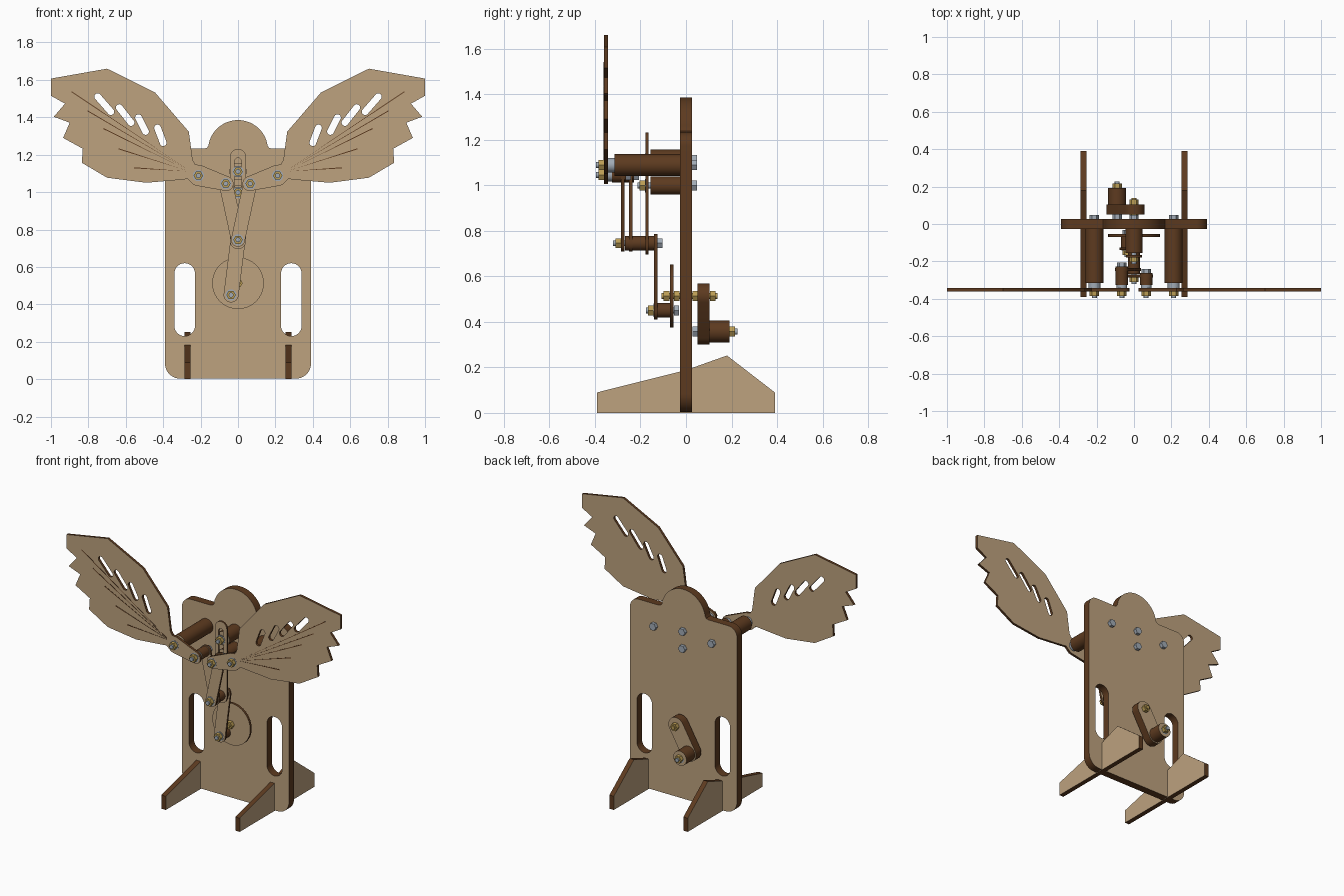
import bpy, bmesh
from math import cos, sin, pi, atan2, radians

cube = bpy.data.objects.get("Cube")
if cube:
    bpy.data.objects.remove(cube)


def material(name, rgb):
    m = bpy.data.materials.new(name)
    m.use_nodes = True
    m.diffuse_color = (*rgb, 1)
    bsdf = next(n for n in m.node_tree.nodes if n.type == 'BSDF_PRINCIPLED')
    bsdf.inputs["Base Color"].default_value = (*rgb, 1)
    return m


WOOD = material("light wood", (0.51, 0.36, 0.21))
BURNT = material("burnt wood edge", (0.11, 0.043, 0.014))
STEEL = material("steel", (0.36, 0.41, 0.47))
BRASS = material("brass", (0.50, 0.34, 0.09))


# Profile helpers, all in a flat (u, v) plane
def arc(cu, cv, r, a0, a1, n=10):
    steps = [radians(a0 + (a1 - a0) * i / n) for i in range(n + 1)]
    return [(cu + r * cos(a), cv + r * sin(a)) for a in steps]


def circle(cu, cv, r, n=48):
    return arc(cu, cv, r, 0, 360, n)[:-1]


def capsule(p, q, r):
    a = atan2(q[1] - p[1], q[0] - p[0]) * 180 / pi
    return arc(*q, r, a - 90, a + 90, 14) + arc(*p, r, a + 90, a + 270, 14)


def mirrored(points):
    return [(-u, v) for u, v in points]


def plate(name, outline, d0, d1, holes=(), axis=1, face=WOOD, edge=BURNT):
    """Extrude an outline with holes from d0 to d1 along the axis."""
    bm = bmesh.new()
    edges = []
    for loop in [outline, *holes]:
        vs = [bm.verts.new((u, d0, v) if axis == 1 else (d0, u, v)) for u, v in loop]
        edges += [bm.edges.new((vs[i - 1], vs[i])) for i in range(len(vs))]
    bmesh.ops.triangle_fill(bm, use_beauty=True, edges=edges)
    out = bmesh.ops.extrude_face_region(bm, geom=bm.faces[:], use_keep_orig=True)
    for v in out["geom"]:
        if isinstance(v, bmesh.types.BMVert):
            v.co[axis] = d1
    bmesh.ops.recalc_face_normals(bm, faces=bm.faces[:])
    for f in bm.faces:
        f.material_index = 0 if abs(f.normal[axis]) > 0.9 else 1
    mesh = bpy.data.meshes.new(name)
    bm.to_mesh(mesh)
    bm.free()
    mesh.materials.append(face)
    mesh.materials.append(edge)
    mesh.shade_smooth()
    mesh.set_sharp_from_angle(angle=radians(32))
    ob = bpy.data.objects.new(name, mesh)
    bpy.context.collection.objects.link(ob)
    return ob


def roller(name, p, y0, y1, r):
    plate(name, circle(*p, r), y0, y1)


def metal(name, p, y0, y1, r, mat, sides=6):
    plate(name, circle(*p, r, sides), y0, y1, face=mat, edge=mat)


def bolt(name, p, head, nut, head_mat=STEEL):
    """Hex head at one end of the shank, brass nut at the other."""
    s = 1 if head > nut else -1
    metal(name + "_shank", p, head, nut - s * 0.034, 0.013, STEEL, 20)
    metal(name + "_head", p, head, head + s * 0.022, 0.025, head_mat)
    metal(name + "_nut", p, nut, nut - s * 0.024, 0.025, BRASS)
    metal(name + "_washer", p, nut, nut + s * 0.005, 0.03, STEEL, 24)


# Back board with round head and two side slots
T = 0.026
board = (arc(-0.31, 0.083, 0.08, 180, 270) + arc(0.31, 0.083, 0.08, 270, 360)
         + arc(0.33, 1.172, 0.06, 0, 90) + [(0.18, 1.232), (0.165, 1.238)]
         + arc(0, 1.225, 0.16, 8, 172, 32)
         + [(-0.165, 1.238), (-0.18, 1.232)] + arc(-0.33, 1.172, 0.06, 90, 180))
slots = [capsule((x, 0.285), (x, 0.565), 0.055) for x in (-0.285, 0.285)]
plate("back_board", board, -T, T, slots)

# Feet
foot = [(-0.39, 0), (0.39, 0), (0.39, 0.09), (0.18, 0.252), (0, 0.188), (-0.39, 0.09)]
for side, x in (("left", 0.27), ("right", -0.27)):
    plate(side + "_foot", foot, x - 0.016, x + 0.016, axis=0)

# Drive disc, axle and rear crank with handle
axle, pin, grip = (0, 0.513), (-0.037, 0.45), (-0.09, 0.357)
plate("drive_disc", circle(*axle, 0.138, 64), -0.07, -0.054)
metal("axle", axle, -0.108, 0.138, 0.013, BRASS, 20)
for i, (y0, y1) in enumerate([(-0.098, -0.072), (-0.052, -0.028), (0.028, 0.05), (0.105, 0.13)]):
    metal(f"axle_nut_{i}", axle, y0, y1, 0.025, BRASS)
plate("crank_arm", capsule(axle, grip, 0.056), 0.05, 0.104)
roller("crank_handle", grip, 0.104, 0.192, 0.048)
bolt("handle_bolt", grip, 0.05, 0.192)

# Connecting rod from disc to slider
joint = (0, 0.745)
roller("pin_spacer", pin, -0.125, -0.07, 0.032)
plate("connecting_rod", capsule(pin, joint, 0.04), -0.14, -0.126)
bolt("pin_bolt", pin, -0.053, -0.142)

# Slotted vertical slider and its guides
plate("slider", capsule((0, 0.738), (0, 1.188), 0.043), -0.178, -0.165,
      [capsule((0, 0.99), (0, 1.165), 0.018)])
roller("joint_spacer", joint, -0.268, -0.14, 0.032)
bolt("joint_bolt", joint, -0.126, -0.286)
for name, z, r in (("upper", 1.11, 0.046), ("lower", 0.998, 0.04)):
    roller(name + "_guide", (0, z), -0.155, -T, r)
    bolt(name + "_guide_bolt", (0, z), T, -0.18)

# Wing outline, from the hinge arm around the feathers
wing = (arc(0.064, 1.045, 0.04, 110, 262)
        + [(0.2, 1.03), (0.235, 1.038), (0.27, 1.07), (0.33, 1.064), (0.49, 1.05), (0.70, 1.077),
           (0.835, 1.157), (0.83, 1.232), (0.935, 1.29), (0.9, 1.371), (0.985, 1.403),
           (0.925, 1.473), (1.0, 1.515), (1.0, 1.607), (0.70, 1.66), (0.443, 1.532),
           (0.263, 1.323), (0.242, 1.17), (0.228, 1.148), (0.195, 1.143)])
feather_slots = [((0.75, 1.51), (0.68, 1.43)), ((0.635, 1.452), (0.572, 1.372)),
                 ((0.532, 1.398), (0.494, 1.324)), ((0.43, 1.343), (0.4, 1.264))]
quills = [(0.89, 1.537), (0.805, 1.435), (0.72, 1.34), (0.64, 1.232), (0.556, 1.13)]

for side, flip, link_y in (("left", list, -0.285), ("right", mirrored, -0.25)):
    # Wing plate with slots and burnt quill lines
    holes = [flip(capsule(p, q, 0.018)) for p, q in feather_slots]
    plate(side + "_wing", flip(wing), -0.36, -0.343, holes)
    for i, (u, v) in enumerate(quills):
        line = [(0.27, 1.117 + 0.003 * (2 - i)), (u, v - 0.003), (u, v + 0.003)]
        plate(f"{side}_quill_{i}", flip(line), -0.3615, -0.3595, face=BURNT)
    # Wing pivot
    pivot, hinge = flip([(0.212, 1.088), (0.065, 1.045)])
    roller(side + "_wing_post", pivot, -0.315, -T, 0.048)
    metal(side + "_post_washer", pivot, -0.343, -0.315, 0.032, STEEL, 24)
    bolt(side + "_wing_bolt", pivot, T, -0.361)
    # Push link from the slider joint to the wing arm
    plate(side + "_push_link", capsule(joint, hinge, 0.037), link_y, link_y + 0.014)
    roller(side + "_hinge_spacer", hinge, -0.325, link_y + 0.022, 0.033)
    metal(side + "_hinge_washer", hinge, -0.343, -0.325, 0.028, STEEL, 24)
    bolt(side + "_hinge_bolt", hinge, link_y + 0.022, -0.361)
